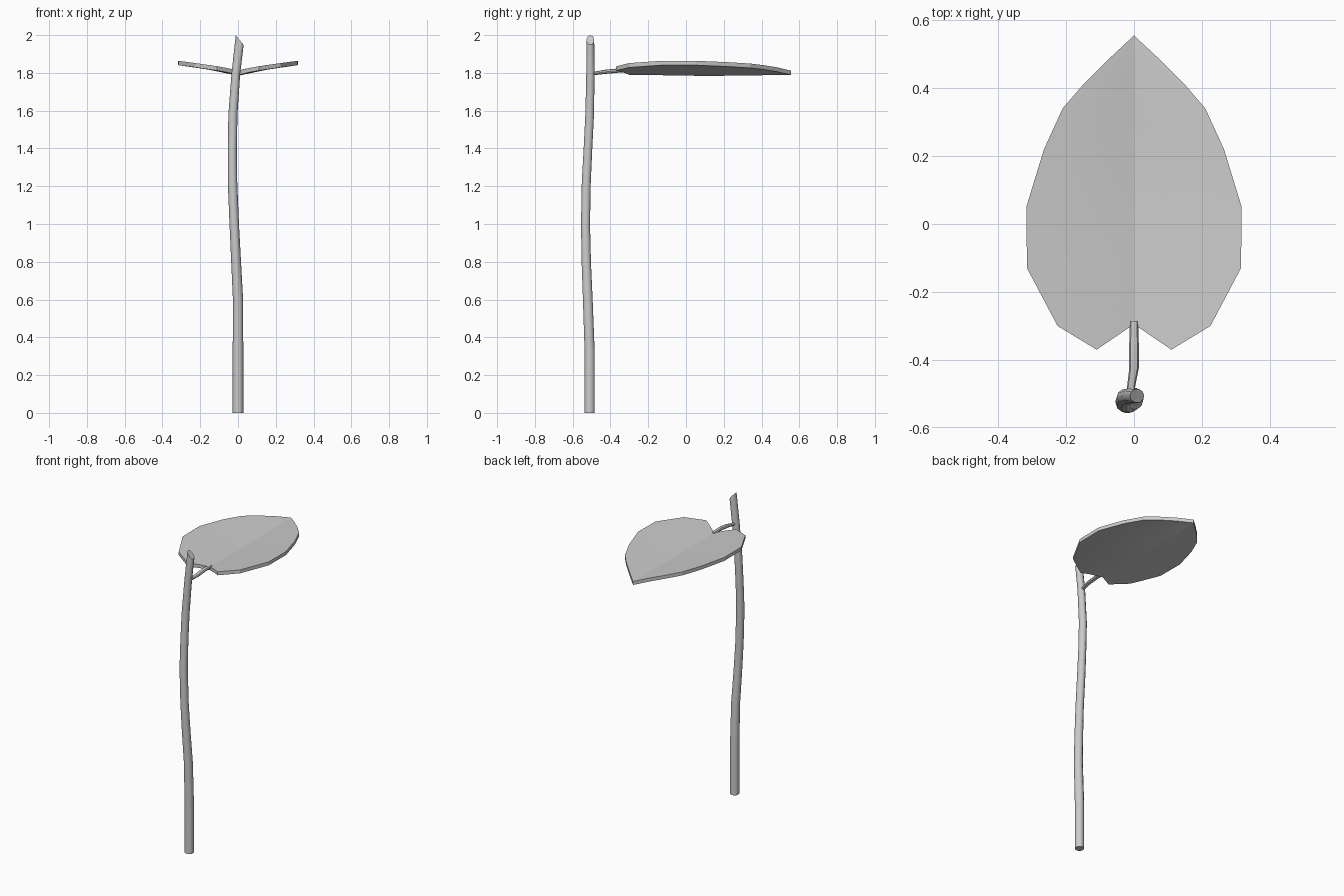
import bpy, bmesh, math
from mathutils import Vector

if "Cube" in bpy.data.objects:
    bpy.data.objects.remove(bpy.data.objects["Cube"])


def finish(name, bm, angle):
    bmesh.ops.recalc_face_normals(bm, faces=bm.faces)
    mesh = bpy.data.meshes.new(name)
    bm.to_mesh(mesh)
    bm.free()
    obj = bpy.data.objects.new(name, mesh)
    bpy.context.collection.objects.link(obj)
    bpy.ops.object.select_all(action='DESELECT')
    obj.select_set(True)
    bpy.context.view_layer.objects.active = obj
    bpy.ops.object.shade_smooth_by_angle(angle=math.radians(angle))
    return obj


def tube(name, path, sides, ring_point):
    """Loft capped rings along a path of (x, y, z, radius)."""
    bm = bmesh.new()
    rings = []
    for i, p in enumerate(path):
        rings.append([bm.verts.new(ring_point(i, p, 2 * math.pi * k / sides))
                      for k in range(sides)])
    for a, b in zip(rings, rings[1:]):
        for k in range(sides):
            n = (k + 1) % sides
            bm.faces.new((a[k], a[n], b[n], b[k]))
    bm.faces.new(rings[0])
    bm.faces.new(rings[-1])
    return finish(name, bm, 40)


# Stem: gently wavy, with a slanted cut at the top
stem_path = [(0, -.51, 0, .028), (0, -.51, .32, .028), (0, -.52, .6, .027),
             (-.01, -.528, .8, .026), (-.02, -.532, 1, .025),
             (-.029, -.528, 1.22, .025), (-.03, -.519, 1.4, .024),
             (-.027, -.51, 1.58, .024), (-.011, -.506, 1.8, .023),
             (.009, -.506, 1.974, .021)]


def stem_ring(i, p, t):
    dx, dy = p[3] * math.cos(t), p[3] * math.sin(t)
    slant = -1.2 * dx if i == len(stem_path) - 1 else 0
    return Vector((p[0] + dx, p[1] + dy, p[2] + slant))


tube("stem", stem_path, 10, stem_ring)

# Leaf stalk joining the stem to the leaf notch
stalk_path = [(-.012, -.51, 1.797, .012), (-.008, -.475, 1.799, .012),
              (0, -.425, 1.806, .014), (0, -.35, 1.813, .014),
              (0, -.285, 1.811, .012)]
tube("leaf_stalk", stalk_path, 8,
     lambda i, p, t: Vector((p[0] + p[3] * math.cos(t), p[1], p[2] + p[3] * .8 * math.sin(t))))

# Leaf: half outline (x, y) with the matching midrib y, mirrored and thickened
half = [(.075, .485, .45), (.15, .41, .36), (.21, .34, .28), (.265, .22, .18),
        (.317, .05, .03), (.315, -.13, -.11), (.225, -.30, -.22), (.11, -.37, -.295)]
thick = .023


def top_z(x, y):
    return 1.811 + .053 * (x / .317) ** .75 - .004 * math.exp(-((y - .15) / .2) ** 2) * (1 - x / .317)


bm = bmesh.new()
rows = []
for x, y, m in half:
    rows.append([bm.verts.new((x * f, m + (y - m) * f, top_z(x * f, y)))
                 for f in (0, .5, 1)])
tip = bm.verts.new((0, .555, 1.812))
for j in range(2):
    bm.faces.new((tip, rows[0][j], rows[0][j + 1]))
for a, b in zip(rows, rows[1:]):
    for j in range(2):
        bm.faces.new((a[j], b[j], b[j + 1], a[j + 1]))
geom = bm.verts[:] + bm.edges[:] + bm.faces[:]
bmesh.ops.mirror(bm, geom=geom, axis='X', merge_dist=.0005)

# Drop a copy for the underside and wall the rim
rim = [e for e in bm.edges if e.is_boundary]
tops = bm.verts[:]
faces = bm.faces[:]
low = {v: bm.verts.new(v.co - Vector((0, 0, thick))) for v in tops}
for f in faces:
    bm.faces.new([low[v] for v in reversed(f.verts)])
for e in rim:
    a, b = e.verts
    bm.faces.new((a, b, low[b], low[a]))
finish("leaf", bm, 15)
